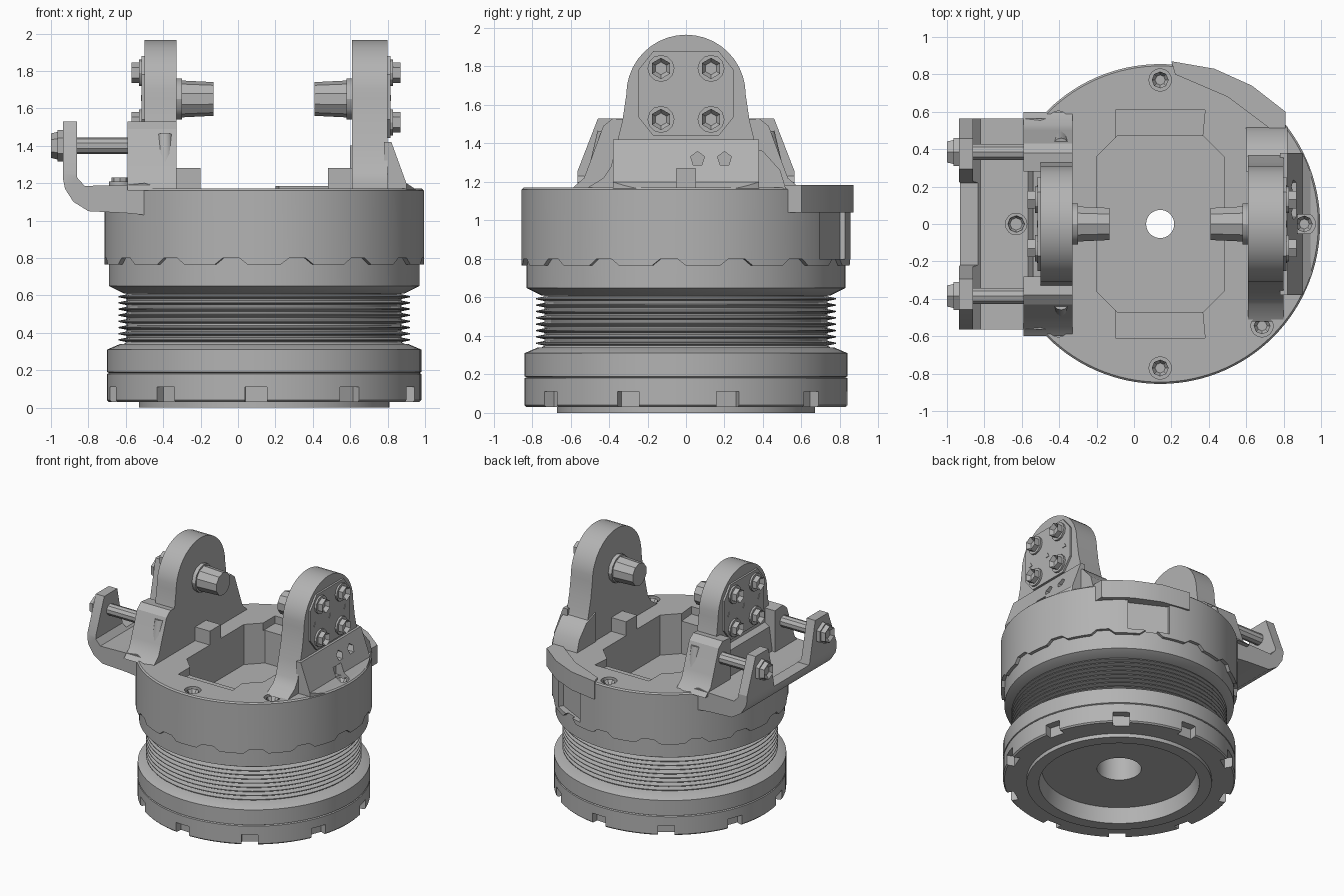
import bpy, bmesh, math
from mathutils import Vector, Matrix

if "Cube" in bpy.data.objects:
    bpy.data.objects.remove(bpy.data.objects["Cube"])

CX = 0.14                      # axis of the round body
grey = bpy.data.materials.new("machined grey")
grey.use_nodes = True
grey.diffuse_color = (0.45, 0.45, 0.45, 1)
grey.node_tree.nodes["Principled BSDF"].inputs["Base Color"].default_value = grey.diffuse_color


def finish(name, bm, smooth=True):
    bmesh.ops.recalc_face_normals(bm, faces=bm.faces)
    me = bpy.data.meshes.new(name)
    bm.to_mesh(me)
    bm.free()
    me.materials.append(grey)
    ob = bpy.data.objects.new(name, me)
    bpy.context.collection.objects.link(ob)
    if smooth:
        shade(ob)
    return ob


def shade(ob):
    bpy.ops.object.select_all(action='DESELECT')
    ob.select_set(True)
    bpy.context.view_layer.objects.active = ob
    bpy.ops.object.shade_smooth_by_angle(angle=math.radians(30))


def lathe(name, profile, segs=90, shift=None):
    """Closed (radius, z) loop turned around the body axis."""
    bm = bmesh.new()
    rings = []
    for i in range(segs):
        a = 2 * math.pi * i / segs
        rings.append([bm.verts.new((CX + r * math.cos(a), r * math.sin(a),
                                    z + (shift(r, z, i) if shift else 0))) for r, z in profile])
    n = len(profile)
    for i in range(segs):
        p, q = rings[i], rings[(i + 1) % segs]
        for j in range(n):
            k = (j + 1) % n
            bm.faces.new((p[j], q[j], q[k], p[k]))
    return finish(name, bm)


def prism(name, pts, axis, lo, hi):
    """2D outline extruded along one axis."""
    place = {'x': lambda u, v, w: (w, u, v), 'y': lambda u, v, w: (u, w, v),
             'z': lambda u, v, w: (u, v, w)}[axis]
    bm = bmesh.new()
    f = bm.faces.new([bm.verts.new(place(u, v, lo)) for u, v in pts])
    new = bmesh.ops.extrude_face_region(bm, geom=[f])["geom"]
    d = Vector(place(0, 0, hi - lo))
    bmesh.ops.translate(bm, verts=[v for v in new if isinstance(v, bmesh.types.BMVert)], vec=d)
    return finish(name, bm)


def rod(name, start, end, r, sides=16, socket=0, r2=None):
    """Cylinder from start to end, optionally with a sunken socket in its end."""
    s, d = Vector(start), Vector(end) - Vector(start)
    bm = bmesh.new()
    bmesh.ops.create_cone(bm, cap_ends=True, segments=sides, radius1=r,
                          radius2=r if r2 is None else r2, depth=d.length)
    if socket:
        top = max(bm.faces, key=lambda f: f.calc_center_median().z)
        bmesh.ops.inset_individual(bm, faces=[top], thickness=r * 0.4)
        bmesh.ops.translate(bm, verts=top.verts, vec=(0, 0, -socket))
    bm.transform(Matrix.Translation(s + d / 2) @ d.to_track_quat('Z', 'Y').to_matrix().to_4x4())
    return finish(name, bm)


def box(name, x0, x1, y0, y1, z0, z1):
    return prism(name, [(x0, y0), (x1, y0), (x1, y1), (x0, y1)], 'z', z0, z1)


def carve(ob, cutters, op='DIFFERENCE'):
    for c in cutters:
        m = ob.modifiers.new("cut", 'BOOLEAN')
        m.operation, m.solver, m.object = op, 'EXACT', c
    bpy.context.view_layer.update()
    me = bpy.data.meshes.new_from_object(ob.evaluated_get(bpy.context.evaluated_depsgraph_get()))
    ob.modifiers.clear()
    ob.data = me
    for c in cutters:
        bpy.data.objects.remove(c)
    shade(ob)


def polar(r, deg):
    a = math.radians(deg)
    return CX + r * math.cos(a), r * math.sin(a)


def mirror_y(pts, s):
    return [(s * u, v) for u, v in pts]


# Base flange with rim notches and a ring of holes underneath
base = lathe("base_flange", [(0.16, 0.12), (0.56, 0.12), (0.58, 0), (0.67, 0), (0.67, 0.03),
             (0.83, 0.03), (0.84, 0.04), (0.84, 0.18), (0.83, 0.185), (0.84, 0.19),
             (0.84, 0.31), (0.77, 0.34), (0.16, 0.34)])
cuts = []
for i in range(10):
    c = box("rim_notch", -0.06, 0.06, -0.04, 0.1, 0, 0.11)
    x, y = polar(0.82, 36 * i + 15)
    c.data.transform(Matrix.Translation((x, y, 0)) @ Matrix.Rotation(math.radians(36 * i - 75), 4, 'Z'))
    cuts.append(c)
for i in range(20):
    x, y = polar(0.74, 18 * i + 6)
    cuts.append(rod("rim_hole", (x, y, -0.01), (x, y, 0.07), 0.022, 6))
carve(base, cuts)

# Ribbed bellows
ribs = [(0.16, 0.335), (0.76, 0.335)]
for i in range(8):
    z = 0.35 + 0.033 * i
    ribs += [(0.735, z), (0.78, z + 0.009), (0.78, z + 0.015), (0.735, z + 0.024)]
lathe("bellows", ribs + [(0.735, 0.625), (0.16, 0.625)])


# Upper housing with a castellated lower edge
def teeth(r, z, i):
    return -0.035 if abs(z - 0.8) < 0.001 and i % 8 < 5 else 0


house = lathe("upper_housing", [(0.075, 0.61), (0.75, 0.61), (0.83, 0.65), (0.83, 0.8), (0.855, 0.8),
              (0.855, 1.16), (0.845, 1.17), (0.075, 1.17)], 120, teeth)
c = 0.11
outline = [(-0.2 + c, -0.47), (0.48 - c, -0.47), (0.48, -0.47 + c), (0.48, 0.47 - c),
           (0.48 - c, 0.47), (-0.2 + c, 0.47), (-0.2, 0.47 - c), (-0.2, -0.47 + c)]
cuts = [prism("pocket", outline, 'z', 0.85, 1.3)]
for s in (-1, 1):
    slot = [(-0.1, 0.4), (0.36, 0.4), (0.38, 0.61), (-0.1, 0.61)]
    cuts.append(prism("slot", [(x, s * y) for x, y in slot], 'z', 1.11, 1.3))
deck_bolts = [polar(0.77, a) for a in (0, 90, 135, 225, 270, 315)]
for x, y in deck_bolts:
    cuts.append(rod("counterbore", (x, y, 1.1), (x, y, 1.3), 0.06))
cuts.append(prism("side_recess", [(0.35, 0.8), (0.62, 0.66), (0.75, 0.9), (0.4, 1.0)], 'z', 0.8, 1.05))
carve(house, cuts)
for x, y in deck_bolts + [(-0.63, 0)]:
    rod("deck_bolt", (x, y, 1.09), (x, y, 1.16 if x > -0.6 else 1.23), 0.045, 8, 0.03)
rod("deck_bolt_washer", (-0.63, 0, 1.15), (-0.63, 0, 1.21), 0.06)

# Hanging tab on the rear edge
prism("rear_tab", [(0.2, 0.87), (0.22, 0.8), (0.5, 0.68), (0.74, 0.5), (0.81, 0.5), (0.81, 0.6),
                   (0.63, 0.74), (0.43, 0.83)], 'z', 1.04, 1.185)

# Upright lugs with rounded tops and flared feet
foot = [(0.33, 1.52), (0.36, 1.4), (0.39, 1.28), (0.43, 1.22), (0.52, 1.165)]
arc = [(0.31 * math.cos(t), 1.655 + 0.31 * math.sin(t)) for t in (math.pi * i / 20 for i in range(21))]
lug = foot[::-1] + arc + mirror_y(foot, -1)
plate = [(0.25, 1.54), (0.25, 1.78), (0.17, 1.88), (-0.17, 1.88),
         (-0.25, 1.78), (-0.25, 1.54), (-0.17, 1.44), (0.17, 1.44)]
for side, inner, outer, d in (("left", 0.61, 0.8, 1), ("right", -0.33, -0.5, -1)):
    prism(side + "_lug", lug, 'x', inner, outer)
    prism(side + "_lug_plate", plate, 'x', outer - d * 0.01, outer + d * 0.015)
    rod(side + "_pin_collar", (inner + d * 0.02, 0, 1.65), (inner - d * 0.03, 0, 1.65), 0.11, 12)
    rod(side + "_pin", (inner, 0, 1.65), (inner - d * 0.2, 0, 1.65), 0.1, 10, r2=0.09)
    box(side + "_stop_block", *sorted((inner + d * 0.02, inner - d * 0.13)), -0.07, 0.07, 1.16, 1.28)
    for y in (-0.13, 0.13):
        for z in (1.525, 1.79):
            rod(side + "_plate_washer", (outer, y, z), (outer + d * 0.03, y, z), 0.07, 12)
            rod(side + "_plate_bolt", (outer, y, z), (outer + d * 0.07, y, z), 0.055, 6, 0.03)
    for y, z in ((-0.19, 1.65), (0, 1.65), (0.19, 1.65)):
        rod(side + "_plate_plug", (outer, y, z), (outer + d * 0.019, y, z), 0.022, 3)

# Sloped buttress outside the left lug, with a row of holes
butt = prism("left_buttress", [(0.78, 1.16), (0.96, 1.16), (0.9, 1.2), (0.82, 1.42), (0.78, 1.42)],
             'y', -0.38, 0.38)
trim = rod("trim", (CX, 0, 1), (CX, 0, 2), 0.85, 90)
carve(butt, [trim], 'INTERSECT')
carve(butt, [rod("hole", (0.81, y, 1.32), (1.0, y, 1.32), 0.038, 5) for y in (-0.29, -0.15, 0.06, 0.2)]
      + [box("foot_notch", 0.83, 1.0, -0.05, 0.05, 1.1, 1.27)])
prism("left_rear_block", [(0.28, 1.16), (0.28, 1.4), (0.4, 1.36), (0.49, 1.26), (0.52, 1.16)],
      'x', 0.6, 0.82)

# Side shelf with two tapered uprights
shelf = prism("side_shelf", [(-0.935, 1.53), (-0.86, 1.53), (-0.86, 1.23), (-0.82, 1.185), (-0.6, 1.19),
              (-0.5, 1.2), (-0.4, 1.17), (-0.4, 1.02), (-0.6, 1.04), (-0.8, 1.05), (-0.88, 1.1),
              (-0.925, 1.17), (-0.935, 1.22)], 'y', -0.565, 0.565)
cuts = [prism("gap", [(-0.22, 1.2), (0.22, 1.2), (0.31, 1.6), (-0.31, 1.6)], 'x', -1, -0.8)]
for s in (-1, 1):
    cuts.append(prism("taper", mirror_y([(0.45, 1.55), (0.57, 1.24), (0.7, 1.24), (0.7, 1.55)], s),
                      'x', -1, -0.8))
carve(shelf, cuts)
prism("right_lug_backing", [(-0.57, 1.16), (-0.54, 1.38), (-0.48, 1.42), (-0.48, 1.16)], 'y', -0.3, 0.3)

# Shoulders beside the right lug, and the adjusting screws through the uprights
shoulder = [(0.28, 1.16), (0.28, 1.52), (0.38, 1.53), (0.43, 1.49), (0.5, 1.3), (0.53, 1.22), (0.6, 1.16)]
for s in (-1, 1):
    prism("shoulder", mirror_y(shoulder, s), 'x', -0.59, -0.33)
    rod("shoulder_column", (-0.39, s * 0.47, 1.16), (-0.39, s * 0.42, 1.46), 0.06, 12, r2=0.04)
    y = s * 0.385
    rod("screw_shaft", (-0.55, y, 1.4), (-0.95, y, 1.4), 0.045, 10)
    rod("screw_nut", (-0.92, y, 1.4), (-0.965, y, 1.4), 0.085, 6)
    rod("screw_head", (-0.96, y, 1.4), (-1.0, y, 1.4), 0.075, 6, 0.02, r2=0.065)
